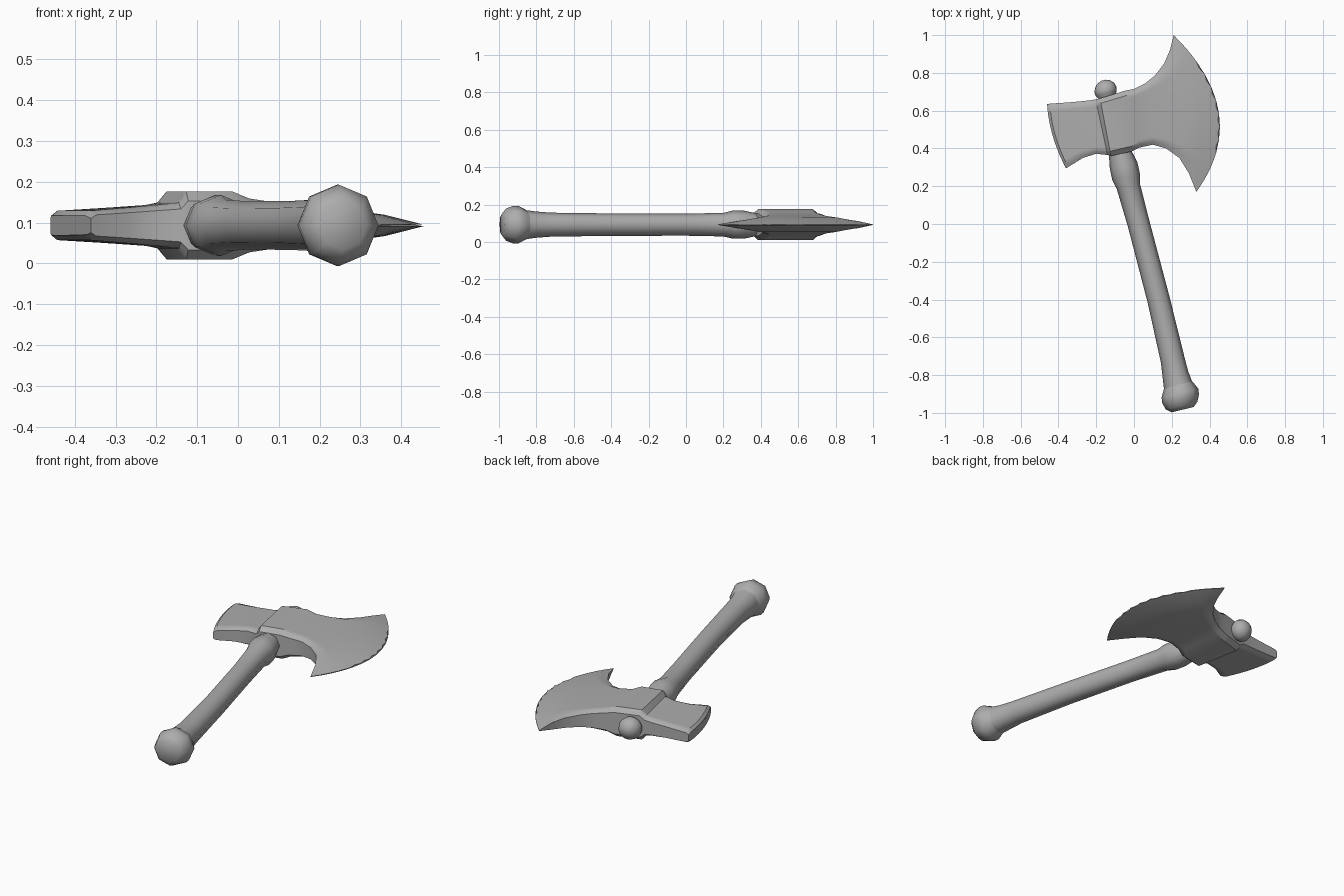
import bpy, bmesh, math
from mathutils import Vector

if "Cube" in bpy.data.objects:
    bpy.data.objects.remove(bpy.data.objects["Cube"])

ZC = 0.093  # mid-plane height of the axe lying flat

steel = bpy.data.materials.new("plain grey")
steel.diffuse_color = (0.42, 0.42, 0.42, 1)
steel.use_nodes = True
steel.node_tree.nodes["Principled BSDF"].inputs["Base Color"].default_value = steel.diffuse_color


def make_object(name, rings, angle):
    """Skin a list of closed rings of equal length and cap both ends."""
    bm = bmesh.new()
    loops = [[bm.verts.new(p) for p in ring] for ring in rings]
    n = len(loops[0])
    for a, b in zip(loops, loops[1:]):
        for i in range(n):
            j = (i + 1) % n
            bm.faces.new((a[i], a[j], b[j], b[i]))
    bm.faces.new(loops[0])
    bm.faces.new(loops[-1])
    bmesh.ops.recalc_face_normals(bm, faces=bm.faces)
    mesh = bpy.data.meshes.new(name)
    bm.to_mesh(mesh)
    bm.free()
    mesh.materials.append(steel)
    obj = bpy.data.objects.new(name, mesh)
    bpy.context.collection.objects.link(obj)
    bpy.ops.object.select_all(action='DESELECT')
    obj.select_set(True)
    bpy.context.view_layer.objects.active = obj
    bpy.ops.object.shade_smooth_by_angle(angle=math.radians(angle))
    return obj


def turned(name, profile, sides, angle):
    """Round part along the tilted shaft; profile rows are x, y, radius."""
    axis = Vector((-0.235, 0.972, 0)).normalized()
    side = Vector((axis.y, -axis.x, 0))
    rings = []
    for x, y, r in profile:
        ring = []
        for k in range(sides):
            a = 2 * math.pi * k / sides
            ring.append(Vector((x, y, ZC)) + side * r * math.cos(a)
                        + Vector((0, 0, r * math.sin(a))))
        rings.append(ring)
    return make_object(name, rings, angle)


# Shaft with the flared neck under the head
turned("handle", [(.235, -.86, .078), (.22, -.80, .070), (.205, -.72, .064),
                  (.13, -.40, .060), (.025, 0, .059), (-.03, .20, .063),
                  (-.042, .25, .075), (-.055, .31, .075),
                  (-.072, .37, .062), (-.10, .50, .05)], 8, 50)

# Chunky eight-sided end knob
turned("pommel", [(.257, -.983, .060), (.252, -.962, .086), (.247, -.925, .100),
                  (.243, -.895, .100), (.237, -.865, .084),
                  (.23, -.835, .068)], 8, 50)

# Rounded shaft tip poking through the head
turned("shaft_tip", [(-.125, .60, .046), (-.143, .675, .046), (-.147, .69, .057),
                     (-.151, .71, .061), (-.155, .735, .052),
                     (-.159, .752, .035), (-.161, .761, .012)], 16, 50)

# Head stations: lower x, lower y, upper x, upper y, bow, half thickness
stations = [
    (-.360, .295, -.460, .635, -.020, .024),
    (-.348, .302, -.445, .637, -.020, .036),
    (-.270, .350, -.330, .645, -.010, .043),
    (-.200, .372, -.230, .655, 0, .050),
    (-.140, .365, -.203, .660, 0, .056),
    (-.122, .360, -.180, .665, 0, .083),
    (-.010, .385, -.050, .705, 0, .083),
    (.030, .405, .000, .715, 0, .066),
    (.100, .420, .060, .745, .010, .055),
    (.170, .400, .110, .785, .035, .046),
    (.240, .350, .160, .850, .070, .038),
    (.290, .270, .190, .920, .115, .026),
    (.330, .170, .210, 1.00, .180, .002),
]
ROWS = 24
rings = []
for s, (x0, y0, x1, y1, bow, half) in enumerate(stations):
    upper, lower = [], []
    for i in range(ROWS + 1):
        v = i / ROWS
        x = x0 + (x1 - x0) * v + bow * 4 * v * (1 - v)
        y = y0 + (y1 - y0) * v
        # Chipped cutting edge
        if s == len(stations) - 1 and 0.25 < v < 0.8 and i % 2:
            x -= 0.010
        # Bevel along the upper and lower rims
        t = half * (0.72 + 0.28 * min(1, min(v, 1 - v) * 12))
        upper.append((x, y, ZC + t))
        lower.append((x, y, ZC - t))
    rings.append(upper + lower[::-1])
make_object("axe_head", rings, 35)
